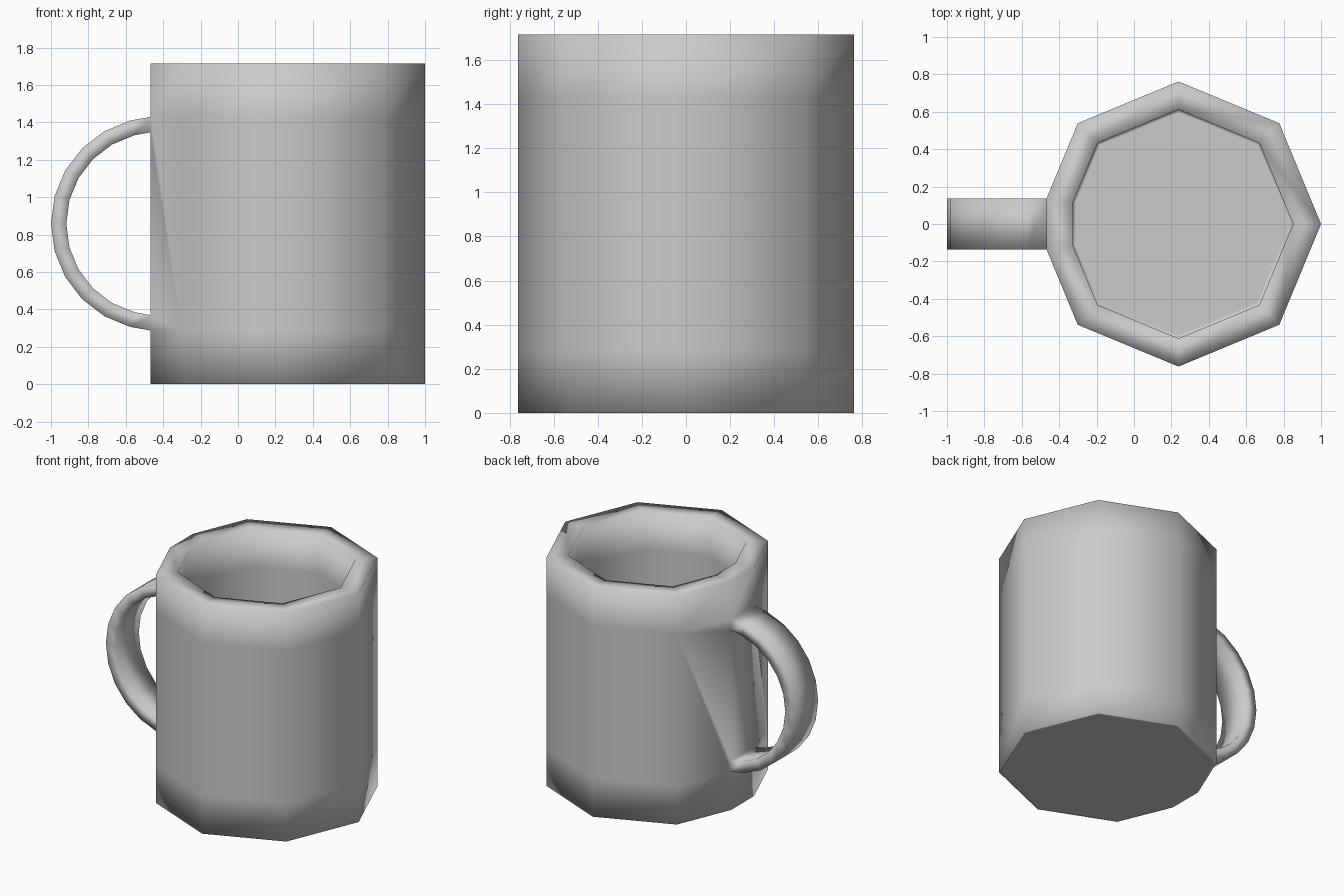
import bpy, bmesh, math

if "Cube" in bpy.data.objects:
    bpy.data.objects.remove(bpy.data.objects["Cube"])

CX, H = 0.238, 1.715           # body axis and height
MID, R_OUT, R_IN = 0.858, 0.571, 0.489   # handle arc
HX = -0.429                    # handle arc centre
Z_LOW, Z_HIGH = MID - R_OUT, MID + R_OUT

bm = bmesh.new()


def outline(r, half):
    """Octagon whose -x corner is cut to a narrow flat of the given half width."""
    pts = [(CX + r * math.cos(math.radians(a)), r * math.sin(math.radians(a)))
           for a in range(-135, 136, 45)]
    corner = CX - r
    x = corner + (pts[-1][0] - corner) * half / pts[-1][1]
    return pts + [(x, half), (x, -half)]


def ring(r, half, z):
    return [bm.verts.new((x, y, z)) for x, y in outline(r, half)]


def bridge(a, b, skip=()):
    n = len(a)
    for i in range(n):
        if i not in skip:
            j = (i + 1) % n
            bm.faces.new((a[i], a[j], b[j], b[i]))


# Outer wall; sides 6, 7 and 8 carry the handle on the middle band
OUT, INN = (0.762, 0.136), (0.612, 0.118)
outer = [ring(*OUT, z) for z in (0, Z_LOW, Z_HIGH, H)]
bridge(outer[0], outer[1])
bridge(outer[1], outer[2], skip=(6, 7, 8))
bridge(outer[2], outer[3])

# Handle roots on the narrow flat
lo, hi = outer[1], outer[2]
fx, fy = outline(*OUT)[7]
l1, l2 = [bm.verts.new((fx, s * fy, MID - R_IN)) for s in (1, -1)]
h1, h2 = [bm.verts.new((fx, s * fy, MID + R_IN)) for s in (1, -1)]
bm.faces.new((lo[6], lo[7], l1, h1, hi[7], hi[6]))
bm.faces.new((lo[8], lo[0], hi[0], hi[8], h2, l2))
bm.faces.new((l1, l2, h2, h1))

# Handle: rectangular section swept along a half circle
section = [hi[7], hi[8], h2, h1]
for k in range(1, 12):
    a = math.radians(15 * k)
    new = [bm.verts.new((HX - r * math.sin(a), s * fy, MID + r * math.cos(a)))
           for r, s in ((R_OUT, 1), (R_OUT, -1), (R_IN, -1), (R_IN, 1))]
    bridge(section, new)
    section = new
bridge(section, [lo[7], lo[8], l2, l1])

# Rim, inner wall and floor
inner = [ring(*INN, z) for z in (H, Z_HIGH, Z_LOW, 0.16)]
bridge(outer[3], inner[0])
for a, b in zip(inner, inner[1:]):
    bridge(a, b)
floor = ring(0.595, 0.115, 0.16)
bridge(inner[3], floor)
bm.faces.new(floor)

# Underside
base = ring(0.745, 0.133, 0)
bridge(outer[0], base)
bm.faces.new(base)

bmesh.ops.recalc_face_normals(bm, faces=bm.faces)
for f in bm.faces:
    f.smooth = True
mesh = bpy.data.meshes.new("mug")
bm.to_mesh(mesh)
bm.free()
bpy.context.collection.objects.link(bpy.data.objects.new("mug", mesh))
